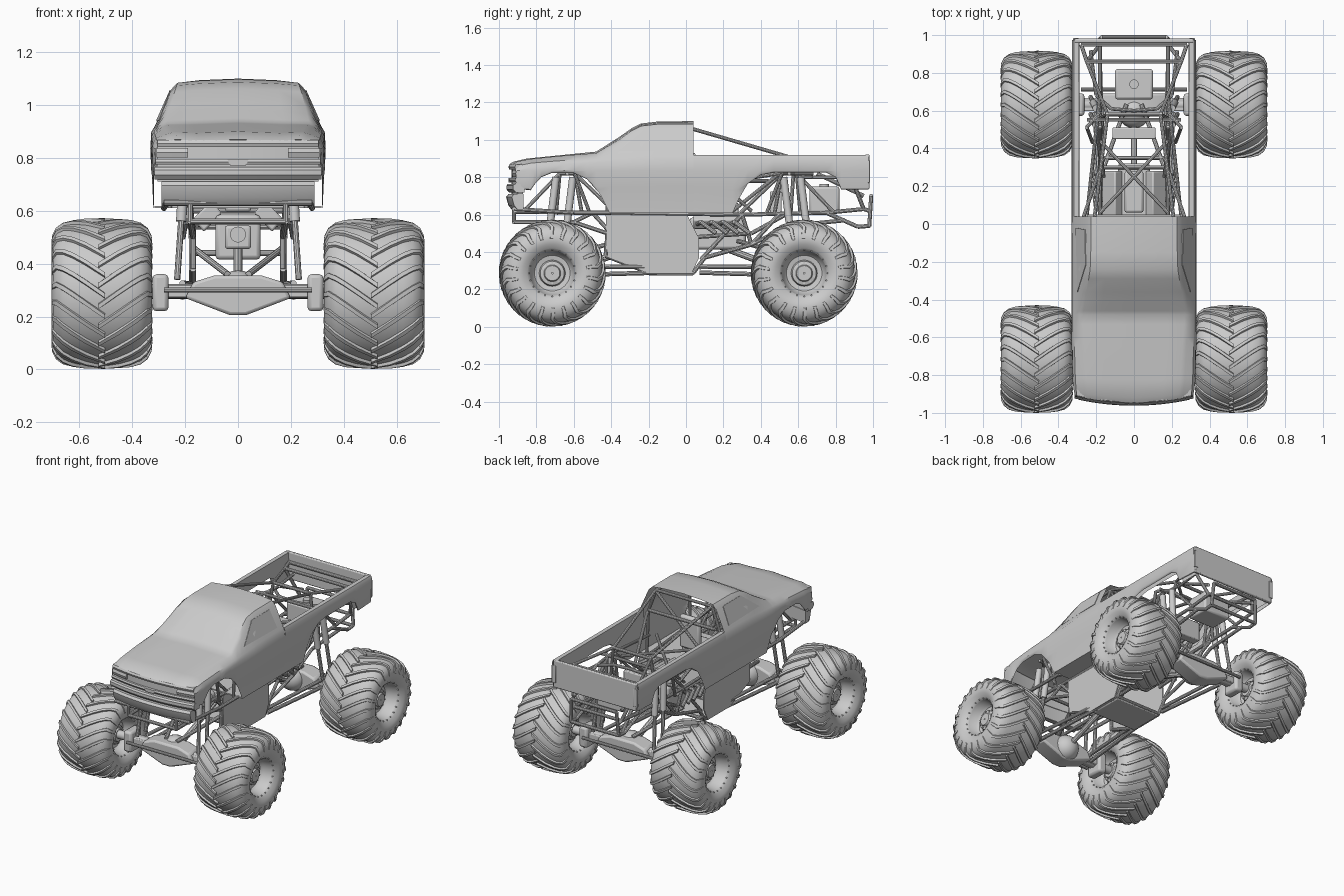
import bpy, bmesh
from math import sin, cos, pi, radians
from mathutils import Vector, Matrix


def finish(name, bm, mirror=False, bevel=0):
    bmesh.ops.recalc_face_normals(bm, faces=bm.faces)
    me = bpy.data.meshes.new(name)
    bm.to_mesh(me)
    bm.free()
    ob = bpy.data.objects.new(name, me)
    bpy.context.collection.objects.link(ob)
    if bevel:
        b = ob.modifiers.new("bevel", 'BEVEL')
        b.width, b.segments = bevel, 2
    if mirror:
        ob.modifiers.new("mirror", 'MIRROR').use_clip = True
    return ob


def add_loft(bm, rows, loop=False, wrap=False, caps=False):
    vs = [[bm.verts.new(p) for p in r] for r in rows]
    n, m = len(rows), len(rows[0])
    for i in range(n if wrap else n - 1):
        for j in range(m if loop else m - 1):
            a, b = vs[i], vs[(i + 1) % n]
            bm.faces.new((a[j], a[(j + 1) % m], b[(j + 1) % m], b[j]))
    if caps:
        bm.faces.new(vs[0])
        bm.faces.new(vs[-1])


def loft(name, rows, mirror=False, **kw):
    bm = bmesh.new()
    add_loft(bm, rows, **kw)
    return finish(name, bm, mirror)


def prism(name, pts, vec, mirror=False, bevel=0):
    bm = bmesh.new()
    add_loft(bm, [pts, [Vector(p) + Vector(vec) for p in pts]], loop=True, caps=True)
    return finish(name, bm, mirror, bevel)


def box(name, c, s, mirror=False, bevel=0.006):
    bm = bmesh.new()
    bmesh.ops.create_cube(bm, size=1, matrix=Matrix.Translation(c) @ Matrix.Diagonal((*s, 1)))
    return finish(name, bm, mirror, bevel)


def add_tube(bm, a, b, r, n=10):
    a, b = Vector(a), Vector(b)
    d = b - a
    m = Matrix.Translation((a + b) / 2) @ d.to_track_quat('Z', 'Y').to_matrix().to_4x4()
    bmesh.ops.create_cone(bm, cap_ends=True, segments=n, radius1=r, radius2=r, depth=d.length, matrix=m)


def tubes(name, paths, r, mirror=True, n=10):
    bm = bmesh.new()
    for p in paths:
        for a, b in zip(p, p[1:]):
            add_tube(bm, a, b, r, n)
    ob = finish(name, bm)
    if mirror:
        ob.modifiers.new("mirror", 'MIRROR')
    return ob


def interp(table, y):
    if y <= table[0][0]:
        return table[0][1:]
    for a, b in zip(table, table[1:]):
        if y <= b[0]:
            t = (y - a[0]) / (b[0] - a[0])
            return [p + (q - p) * t for p, q in zip(a[1:], b[1:])]
    return table[-1][1:]


# Body: lower edge with wheel arches, and section table (y, width, shoulder x z, top edge x z, centre z)
EDGE = [(-.945, .74), (-.85, .73), (-.825, .76), (-.78, .80), (-.72, .822), (-.6, .822), (-.53, .79),
        (-.46, .71), (-.41, .61), (.25, .61), (.28, .68), (.33, .765), (.40, .812), (.47, .825),
        (.75, .825), (.8, .80), (.83, .735), (.975, .735)]
BODY = [(-.945, .312, .30, .853, .25, .866, .87), (-.92, .318, .305, .863, .25, .88, .884),
        (-.85, .325, .31, .875, .26, .893, .90), (-.65, .33, .315, .89, .27, .912, .92),
        (-.48, .332, .317, .90, .285, .925, .937), (-.36, .332, .315, .905, .268, .995, 1.013),
        (-.29, .332, .315, .91, .255, 1.045, 1.062), (-.24, .332, .315, .915, .247, 1.07, 1.087),
        (-.15, .332, .315, .918, .244, 1.08, 1.098), (.04, .33, .315, .92, .243, 1.08, 1.10)]


def lower_side(y, w):
    zb = interp(EDGE, y)[0]
    return [(w - .012, zb), (w - .006, max(zb + .003, .735)), (w - .004, max(zb + .006, .75)), (w, .835)]


rows = []
for y in sorted({t[0] for t in EDGE + BODY if t[0] <= .04} | {.04}):
    w, sx, sz, tx, tz, cz = interp(BODY, y)
    sec = lower_side(y, w) + [(w - .004, sz - .02), (sx, sz), (sx + (tx - sx) * .85, sz + (tz - sz) * .86),
                              (tx - .015, tz + .004), (tx * .6, cz - .006), (0, cz)]
    fade = min(1, max(0, (-.75 - y) / .19))
    rows.append([(x, y + .035 * fade * (x / .31) ** 2, z) for x, z in sec])
loft("cab_and_hood", rows, mirror=True)
rows = []
for y in sorted({t[0] for t in EDGE if t[0] > .04} | {.04}):
    zb = interp(EDGE, y)[0]
    sec = lower_side(y, .33 if y < .9 else .322) + [(.327, .90), (.318, .92), (.29, .92), (.288, max(zb, .735))]
    rows.append([(x, y, z) for x, z in sec])
loft("bed_side", rows, mirror=True)
box("tailgate", (0, .97, .83), (.63, .022, .185))
box("tail_light", (.308, .978, .83), (.03, .012, .12), True, .003)


# Side windows lie just proud of the sloping cab side
def on_side(y, z):
    w, sx, sz, tx, tz, cz = interp(BODY, y)
    return (sx + (tx - sx) * (z - sz) / (tz - sz) + .001, y, z)


prism("side_window", [on_side(*p) for p in [(-.36, .94), (-.02, .94), (-.03, 1.055), (-.22, 1.055)]],
      (.003, 0, .001), True)
prism("cab_floor", [(0, -.41, .61), (.315, -.41, .61), (.315, .04, .61), (0, .04, .61)], (0, 0, .008), True)


# Nose parts: closed profiles swept across a bowed front
def strip(name, prof, x0, x1):
    r = []
    for i in range(17):
        x = x0 + (x1 - x0) * i / 16
        r.append([(x, y + .035 * (x / .31) ** 2, z) for y, z in prof])
    return loft(name, r, loop=True, caps=True)


strip("hood_lip", [(-.91, .87), (-.942, .868), (-.95, .855), (-.945, .842), (-.91, .842)], -.305, .305)
strip("grille_panel", [(-.905, .85), (-.932, .85), (-.932, .71), (-.905, .71)], -.305, .305)
strip("grille_bar", [(-.92, .795), (-.945, .795), (-.95, .785), (-.945, .775), (-.92, .775)], -.312, .312)
strip("bumper", [(-.90, .765), (-.952, .765), (-.96, .755), (-.96, .735), (-.945, .718), (-.90, .718)], -.315, .315)
strip("valance", [(-.90, .71), (-.95, .71), (-.962, .695), (-.95, .65), (-.93, .625), (-.90, .625)], -.29, .29)
prism("grille_badge_plate", [(-.04, -.95, .795), (.04, -.95, .795), (.03, -.95, .772), (-.03, -.95, .772)], (0, .02, 0))
for s in (1, -1):
    strip("headlight", [(-.92, .838), (-.94, .838), (-.946, .82), (-.94, .802), (-.92, .802)], s * .19, s * .308)

# Tyre half profile (offset, radius) and rim profile
TYRE = [(0, .274), (.06, .272), (.11, .267), (.145, .258), (.17, .24), (.184, .215), (.19, .185), (.184, .155), (.168, .132)]
RIM = [(.168, .132), (.16, .122), (.15, .118), (.10, .108), (.085, .095), (.08, .07), (.105, .064), (.11, .045), (.12, .04), (.12, .004)]


def wheel(s, cy):
    c = Vector((s * .515, cy, .287))

    def pt(u, r, a):
        return c + Vector((s * u, -r * sin(a), r * cos(a)))
    ring = [2 * pi * i / 56 for i in range(56)]
    prof = [(-u, r) for u, r in reversed(TYRE)] + TYRE[1:]
    loft("tyre", [[pt(u, r, a) for u, r in prof] for a in ring], wrap=True)
    bm = bmesh.new()
    for side in (1, -1):
        add_loft(bm, [[pt(side * u, r, a) for u, r in RIM] for a in ring], wrap=True)
        for k in range(10):
            a = 2 * pi * k / 10
            add_tube(bm, pt(side * .09, .055, a), pt(side * .113, .055, a), .006, 6)
        for k in range(20):
            a = 2 * pi * k / 20
            add_tube(bm, pt(side * .145, .124, a), pt(side * .166, .124, a), .004, 6)
    finish("rim", bm)
    # Chevron lugs, staggered left and right
    bm = bmesh.new()
    path = [(-.012, .274)] + TYRE[1:7]
    for side in (1, -1):
        for k in range(22):
            a0 = 2 * pi * (k + (.5 if side > 0 else 0)) / 22
            lug = []
            for i, (u, r) in enumerate(path):
                a = a0 - 2.5 * min(max(u, -.012), .172) + (.02 if u > .18 else 0)
                w = .042 + .012 * i / 6
                nx = (0, 0, .1, .3, .6, .9, 1)[i]
                h = .012 if i < 5 else .008 if i < 6 else .002
                v, q = side * (u + h * nx * .6), r + h * (1 - nx * .5)
                lug.append([pt(side * u * .98, r - .006, a - w), pt(v, q, a - w * .7),
                            pt(v, q, a + w * .7), pt(side * u * .98, r - .006, a + w)])
            add_loft(bm, lug, loop=True, caps=True)
    finish("tread_lugs", bm)


# Axle assembly; d points toward the middle of the truck
def axle(cy, d):
    tubes("axle_tube", [[(-.4, cy, .295), (.4, cy, .295)]], .028, False, 16)
    box("axle_truss", (0, cy, .295), (.54, .07, .045))
    box("hub_knuckle", (.293, cy, .29), (.06, .12, .14), True, .015)
    prism("axle_skid", [(x, cy - .06, z) for x, z in [(-.2, .27), (-.03, .205), (.03, .205), (.2, .27), (.17, .33), (.09, .355),
          (-.09, .355), (-.17, .33)]], (0, .12, 0), bevel=.012)
    bm = bmesh.new()
    bmesh.ops.create_uvsphere(bm, u_segments=20, v_segments=12, radius=.085,
                              matrix=Matrix.Translation((0, cy + d * .04, .29)))
    finish("differential", bm)
    tubes("drive_shaft", [[(0, cy + d * .1, .30), (0, cy + d * .5, .45)]], .018, False)
    tubes("link_bars", [[(.21, cy + d * .04, .275), (.17, cy + d * .56, .29)],
                        [(.21, cy + d * .04, .325), (.17, cy + d * .56, .32)],
                        [(.04, cy, .36), (.17, cy + d * .36, .46)]], .012)
    tubes("steering_bar", [[(-.28, cy - d * .08, .30), (.28, cy - d * .08, .30)]], .01, False)
    tubes("shock_bodies", [[(.215, cy + d * (.03 + o), .56), (.20, cy + d * (.06 + o), .80)] for o in (-.04, .05)], .02, n=14)
    tubes("shock_rods", [[(.23, cy + d * o, .34), (.215, cy + d * (.03 + o), .56)] for o in (-.04, .05)], .012)
    tubes("shock_tower", [[(.18, cy + d * .02, .60), (.18, cy + d * .04, .82), (.25, cy + d * .12, .82), (.22, cy + d * .2, .61)],
                          [(.18, cy + d * .16, .60), (.18, cy + d * .12, .82)],
                          [(.18, cy + d * .12, .82), (.18, cy + d * .34, .61)],
                          [(.18, cy + d * .04, .82), (.18, cy - d * .16, .61)],
                          [(.0, cy + d * .08, .82), (.25, cy + d * .08, .82)]], .01)
    for s in (1, -1):
        wheel(s, cy)


axle(-.715, 1)
axle(.632, -1)

# Chassis frame
tubes("frame_rails", [
    [(.18, -.92, .615), (.18, -.4, .61), (.18, .3, .60), (.18, .75, .61), (.18, .95, .63)],
    [(.18, -.92, .56), (.18, -.6, .56), (.17, -.42, .50), (.17, -.43, .38), (.17, -.2, .29), (.17, .04, .29), (.17, .1, .37),
     (.17, .35, .44), (.17, .55, .54), (.18, .85, .57)],
    [(.18, -.92, .56), (.18, -.92, .63), (.27, -.92, .63), (.28, -.6, .61), (.28, -.4, .61)],
    [(.18, -.6, .56), (.18, -.5, .61), (.17, -.4, .50)],
    [(.17, .08, .36), (.18, .3, .60), (.17, .35, .44), (.18, .5, .605)],
    [(.17, .05, .48), (.17, .35, .50), (.18, .55, .61)],
    [(.18, .75, .61), (.18, .92, .535), (.18, .98, .54), (.17, .99, .70), (0, .99, .70)],
    [(.18, .95, .63), (.18, .98, .62)], [(.18, .95, .63), (.25, .86, .86), (.28, .95, .86)],
    [(.18, .70, .82), (.18, .95, .70)]], .011)
tubes("frame_crossbars", [[(-x, y, z), (x, y, z)] for x, y, z in [
    (.28, -.92, .63), (.18, -.92, .56), (.18, -.6, .56), (.17, -.2, .29), (.17, .04, .29), (.17, .35, .44), (.18, .3, .6),
    (.18, .98, .54), (.18, .95, .63), (.28, .95, .86), (.25, .86, .86), (.25, .04, .92), (.15, .58, .90)]], .011, False)

# Roll cage and bed braces
tubes("roll_cage", [
    [(.28, .02, .61), (.27, .02, .90), (.21, .02, 1.06), (0, .02, 1.06)],
    [(.21, .02, 1.06), (.21, -.22, 1.05), (.27, -.42, .90), (.26, -.42, .61)],
    [(.21, .03, 1.06), (.14, .58, .90), (.18, .56, .61)],
    [(.27, .03, .90), (.16, .35, .62)], [(.14, .58, .90), (.25, .86, .86)],
    [(.25, .04, .75), (.20, .50, .82), (.18, .68, .82)], [(.16, .25, .62), (.20, .50, .82)],
    [(.23, .92, .80), (.20, .68, .80), (.12, .61, .80), (0, .6, .80)],
    [(.25, .02, .62), (-.21, .02, 1.05)], [(.18, .06, .78), (-.18, .44, .78)]], .01)

# Side plates that hang below the cab, and belly plate
prism("side_plate", [(.178, y, z) for y, z in [(-.43, .612), (0, .612), (.07, .47), (.07, .37), (.03, .285),
      (-.2, .285), (-.42, .375)]], (.008, 0, 0), True)
box("belly_plate", (0, -.08, .28), (.34, .24, .012))

# Engine, seat, tank and radiator
box("engine_block", (0, .17, .50), (.17, .30, .17), bevel=.015)
prism("cylinder_head", [(x, .04, z) for x, z in [(.06, .59), (.13, .52), (.17, .57), (.10, .64)]], (0, .24, 0), True, .008)
box("intake_manifold", (0, .17, .63), (.10, .22, .07), bevel=.012)
tubes("exhaust_headers", [[(.14, .06 + i * .06, .55), (.20, .08 + i * .06, .56), (.21, .16 + i * .06, .50)] for i in range(4)], .012)
box("transfer_case", (0, -.22, .50), (.10, .14, .09), bevel=.012)
tubes("transfer_output", [[(0, -.32, .51), (0, -.29, .51)]], .03, False, 20)
box("radiator", (0, .48, .66), (.23, .06, .13))
box("fuel_tank", (0, .74, .68), (.20, .16, .14), bevel=.012)
tubes("fuel_cap", [[(0, .74, .74), (0, .74, .765)]], .025, False, 20)
box("seat_base", (0, -.13, .68), (.15, .16, .07), bevel=.02)
box("seat_back", (0, -.05, .80), (.15, .04, .22), bevel=.015)

# Smooth shading with sharp creases
for ob in bpy.data.objects:
    ob.select_set(True)
    bpy.context.view_layer.objects.active = ob
bpy.ops.object.shade_smooth_by_angle(angle=radians(32))
